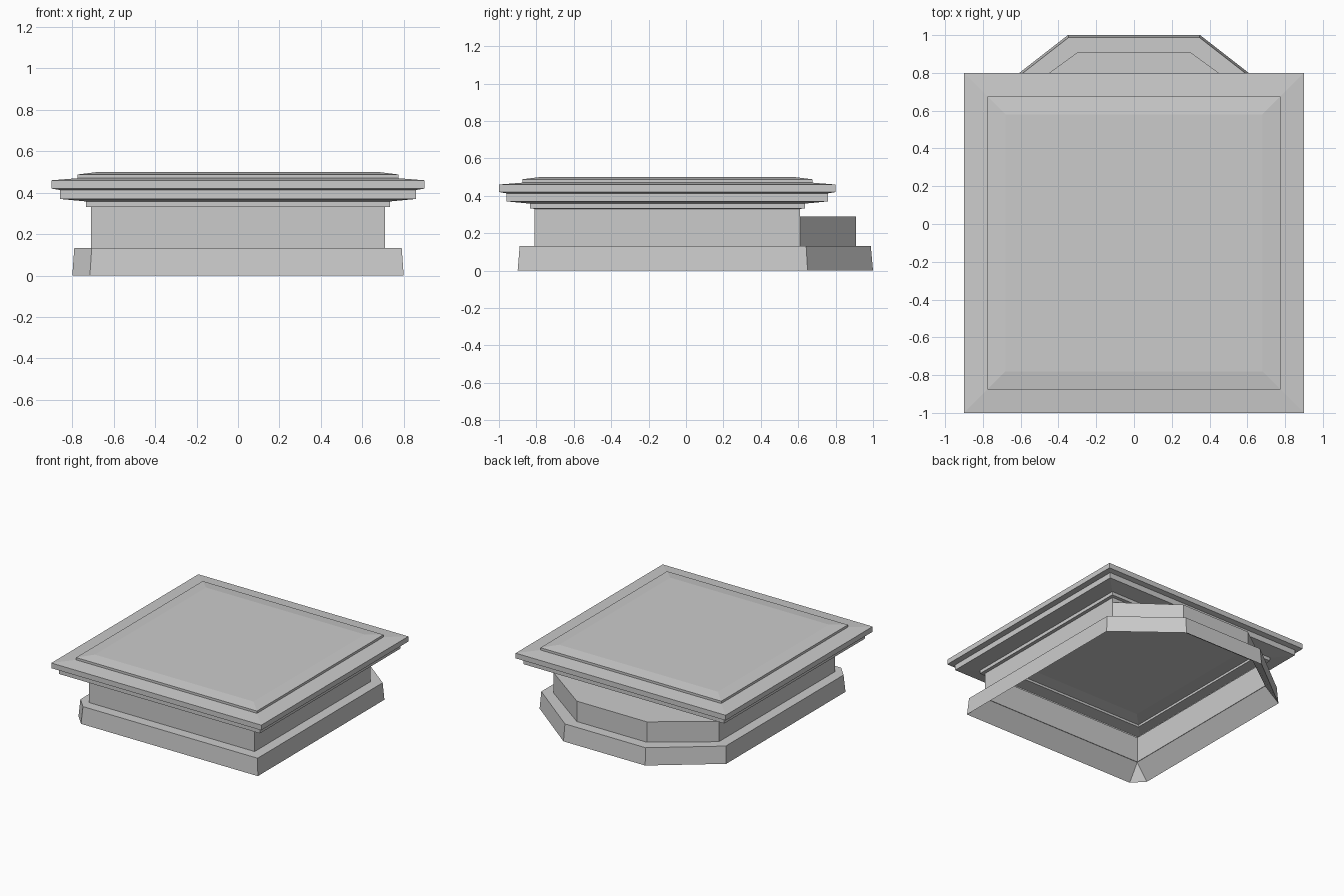
import bpy, bmesh

if "Cube" in bpy.data.objects:
    bpy.data.objects.remove(bpy.data.objects["Cube"])


def loft(name, rings, closed_top=False, skip=()):
    """Join equal-length rings of points with quads; skip holds (row, side) gaps."""
    bm = bmesh.new()
    rows = [[bm.verts.new(p) for p in ring] for ring in rings]
    n = len(rings[0])
    for r in range(len(rows) - 1):
        for i in range(n):
            if (r, i) in skip:
                continue
            j = (i + 1) % n
            bm.faces.new((rows[r][i], rows[r][j], rows[r + 1][j], rows[r + 1][i]))
    if closed_top:
        bm.faces.new(rows[-1])
    bmesh.ops.remove_doubles(bm, verts=bm.verts, dist=0.0005)
    mesh = bpy.data.meshes.new(name)
    bm.to_mesh(mesh)
    bm.free()
    obj = bpy.data.objects.new(name, mesh)
    bpy.context.collection.objects.link(obj)
    return obj


def square(h, z, cy=-0.1):
    return [(h, cy - h, z), (h, cy + h, z), (-h, cy + h, z), (-h, cy - h, z)]


def at(outline, z, s=1.0):
    return [(x * s, y * s, z) for x, y in outline]


# Square body and stepped cap: hollow shell, open to the bay at the back
profile = [(0.71, 0.13), (0.71, 0.29), (0.71, 0.33), (0.735, 0.332),
           (0.735, 0.358), (0.86, 0.37), (0.86, 0.413), (0.9, 0.42),
           (0.9, 0.46), (0.775, 0.47), (0.775, 0.488), (0.68, 0.5)]
loft("body_and_cap", [square(h, z) for h, z in profile], True, skip={(0, 1)})

# Low bay behind the body, with a flat lid
bay = [(0.71, 0.61), (0.30, 0.908), (-0.30, 0.908), (-0.71, 0.61)]
loft("back_bay", [at(bay, 0.13), at(bay, 0.29)], True, skip={(0, 3)})

# Plinth: sloped underside, tapered outer wall and top ledge, one clipped front corner
outer = [(0.8, -0.9), (0.8, 0.65), (0.35, 1.0), (-0.35, 1.0),
         (-0.8, 0.65), (-0.8, -0.81), (-0.715, -0.9)]
inner = [(0.71, -0.81)] + bay + [(-0.71, -0.81)] * 2
loft("plinth", [at(inner, 0.127), at(outer, 0), at(outer, 0.132, 0.988), at(inner, 0.132)])
